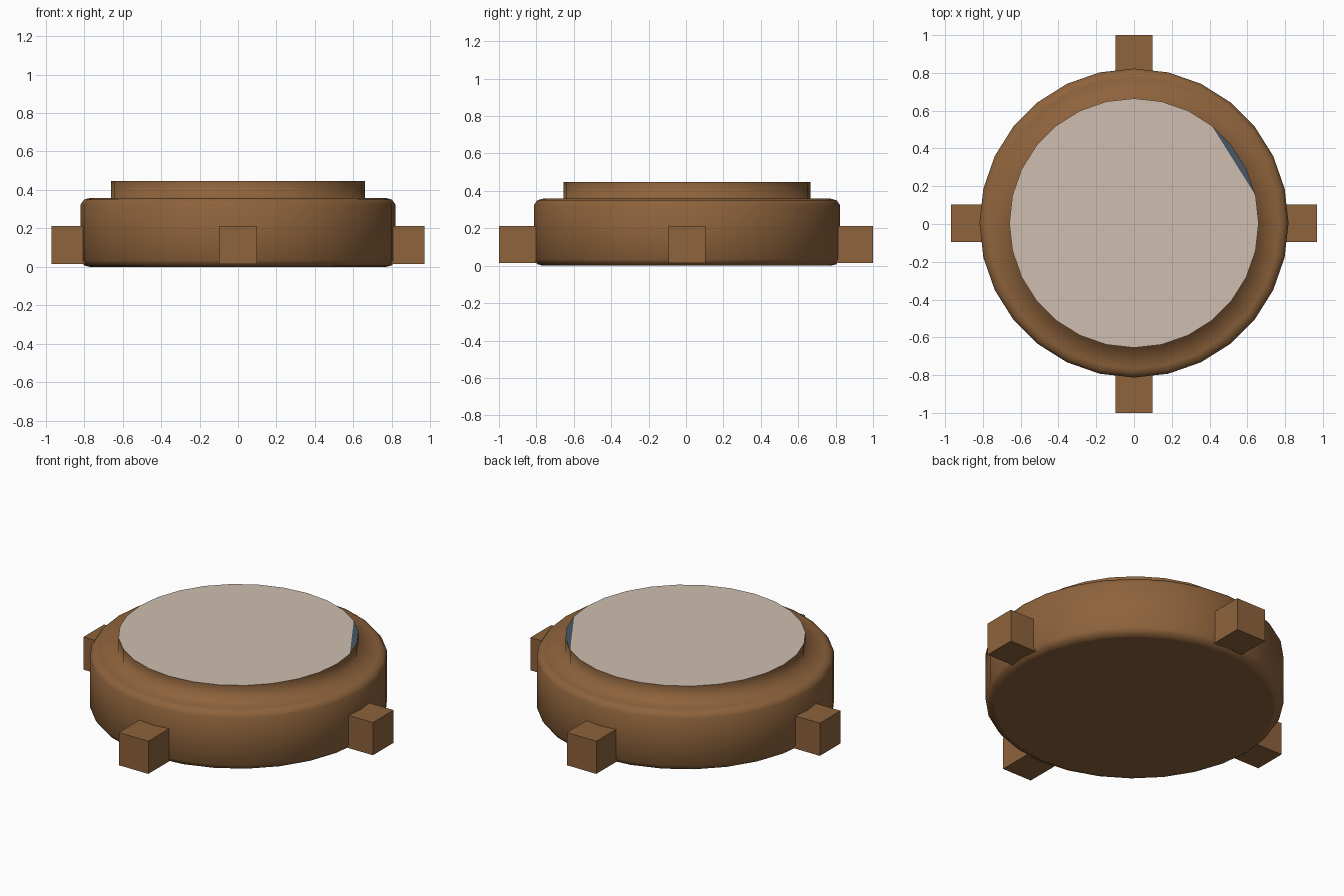
import bpy, bmesh
from math import cos, sin, tau

if "Cube" in bpy.data.objects:
    bpy.data.objects.remove(bpy.data.objects["Cube"])


def material(name, color):
    mat = bpy.data.materials.new(name)
    mat.use_nodes = True
    mat.diffuse_color = (*color, 1)
    mat.node_tree.nodes["Principled BSDF"].inputs["Base Color"].default_value = (*color, 1)
    return mat


wood = material("brown wood", (0.27, 0.125, 0.045))
beige = material("pale beige", (0.62, 0.51, 0.43))
slate = material("slate blue", (0.065, 0.095, 0.13))

SIDES = 28
CENTRE_Y = 0.005


def finish(name, bm, *mats):
    mesh = bpy.data.meshes.new(name)
    bm.to_mesh(mesh)
    bm.free()
    for mat in mats:
        mesh.materials.append(mat)
    obj = bpy.data.objects.new(name, mesh)
    bpy.context.collection.objects.link(obj)
    return obj


# Round body: lathed profile with softened rims and a raised collar
profile = [(0.77, 0), (0.80, 0.008), (0.818, 0.035), (0.818, 0.325),
           (0.80, 0.35), (0.77, 0.358), (0.66, 0.358), (0.66, 0.447)]
bm = bmesh.new()
rings = [[bm.verts.new((r * cos(tau * i / SIDES), CENTRE_Y + r * sin(tau * i / SIDES), z))
          for i in range(SIDES)] for r, z in profile]
for low, high in zip(rings, rings[1:]):
    for i in range(SIDES):
        j = (i + 1) % SIDES
        bm.faces.new((low[i], low[j], high[j], high[i])).smooth = True
bm.faces.new(rings[0][::-1])

# Flat lid, with a slate sliver cut off by a chord over three sides
top = rings[-1]
bm.faces.new(top[4:] + top[:2]).material_index = 1
bm.faces.new(top[1:5]).material_index = 2
finish("round_body", bm, wood, beige, slate)


# Four square pegs around the base
def peg(name, x, y):
    bm = bmesh.new()
    bmesh.ops.create_cube(bm, size=0.198)
    bmesh.ops.translate(bm, verts=bm.verts, vec=(x, y, 0.113))
    finish(name, bm, wood)


for side, s in (("left", 1), ("right", -1)):
    peg(side + "_peg", s * 0.871, CENTRE_Y)
for side, s in (("back", 1), ("front", -1)):
    peg(side + "_peg", 0, s * 0.901)
